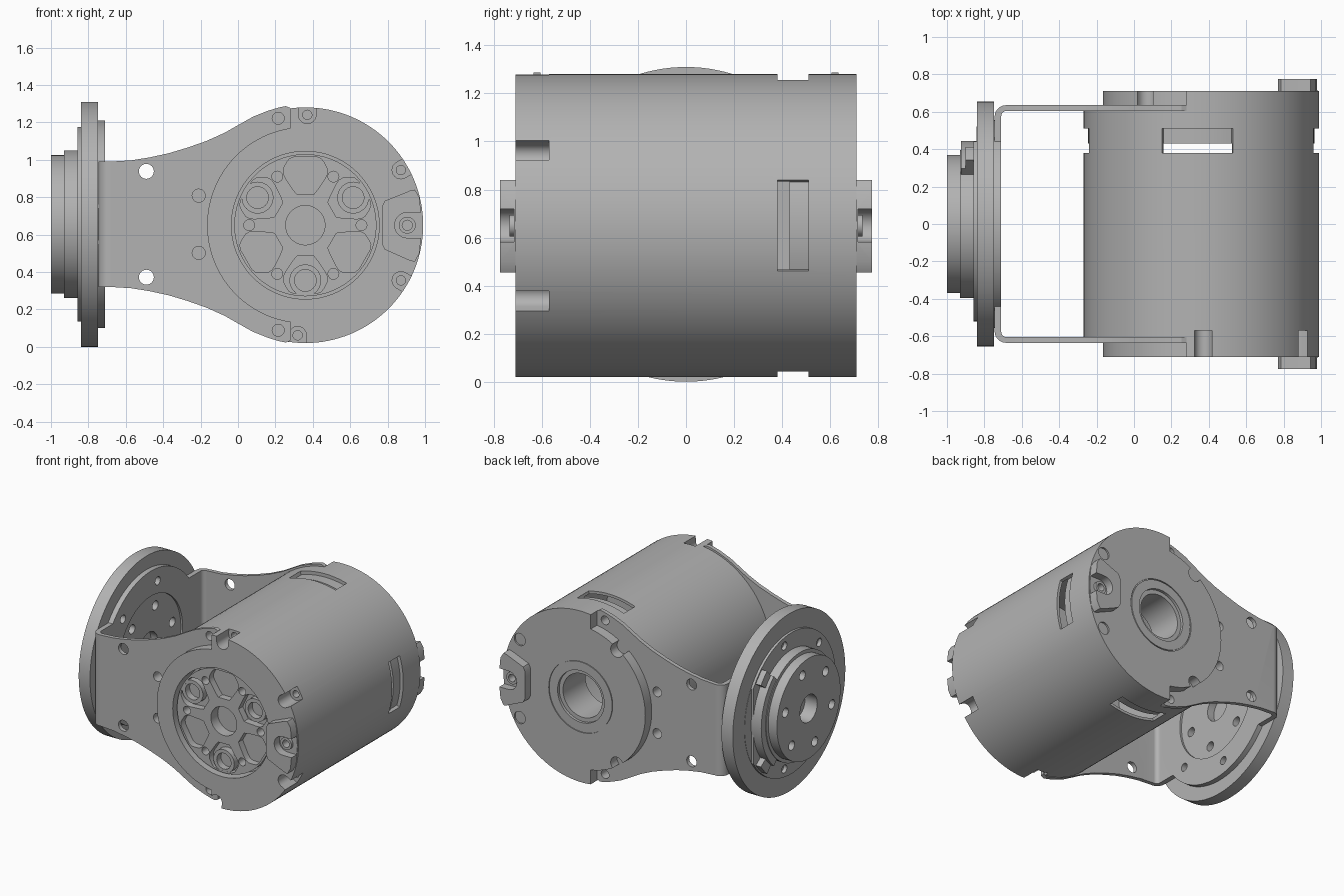
import bpy, bmesh
from math import sin, cos, pi, radians, degrees, acos

if "Cube" in bpy.data.objects:
    bpy.data.objects.remove(bpy.data.objects["Cube"], do_unlink=True)

GREY = (0.45, 0.45, 0.45, 1)
mat = bpy.data.materials.new("machined grey")
mat.use_nodes = True
mat.diffuse_color = GREY
mat.node_tree.nodes["Principled BSDF"].inputs["Base Color"].default_value = GREY

CX, CZ = 0.36, 0.65      # motor axis
FZ = 0.655               # flange axis height
R = 0.63                 # housing radius
PLACE = {"x": lambda u, v, w: (w, u, v),
         "y": lambda u, v, w: (u, w, v),
         "z": lambda u, v, w: (u, v, w)}


def arc(cu, cv, r, a0, a1, n=24):
    """Points along an arc, angles in degrees."""
    return [(cu + r * cos(radians(a0 + (a1 - a0) * i / n)),
             cv + r * sin(radians(a0 + (a1 - a0) * i / n))) for i in range(n + 1)]


def prism(name, axis, pts, w0, w1):
    """Extrude a closed outline along an axis."""
    bm = bmesh.new()
    lo, hi = ([bm.verts.new(PLACE[axis](u, v, w)) for u, v in pts] for w in (w0, w1))
    bm.faces.new(lo)
    bm.faces.new(hi[::-1])
    for i in range(len(pts)):
        j = (i + 1) % len(pts)
        bm.faces.new((lo[i], hi[i], hi[j], lo[j]))
    bmesh.ops.recalc_face_normals(bm, faces=bm.faces)
    mesh = bpy.data.meshes.new(name)
    bm.to_mesh(mesh)
    bm.free()
    mesh.materials.append(mat)
    ob = bpy.data.objects.new(name, mesh)
    bpy.context.collection.objects.link(ob)
    return ob


def disc(name, axis, cu, cv, r, w0, w1, n=24):
    return prism(name, axis, arc(cu, cv, r, 0, 360, n)[:-1], w0, w1)


def combine(target, tool, operation="DIFFERENCE"):
    """Apply a boolean and discard the tool."""
    tool.hide_render = True
    mod = target.modifiers.new("cut", "BOOLEAN")
    mod.solver, mod.operation, mod.object = "EXACT", operation, tool
    deps = bpy.context.evaluated_depsgraph_get()
    mesh = bpy.data.meshes.new_from_object(target.evaluated_get(deps))
    target.modifiers.clear()
    target.data = mesh
    bpy.data.objects.remove(tool, do_unlink=True)


def drill(target, axis, cu, cv, r, w0, w1, n=24):
    combine(target, disc("drill", axis, cu, cv, r, w0, w1, n))


def open_notch(cu, cv, r, angle, w0, w1):
    """Cutter with a round bottom, open in the given direction."""
    pts = arc(cu, cv, r, angle + 90, angle + 270, 12)
    du, dv = 0.2 * cos(radians(angle)), 0.2 * sin(radians(angle))
    (ua, va), (ub, vb) = pts[0], pts[-1]
    return prism("notch", "y", pts + [(ub + du, vb + dv), (ua + du, va + dv)], w0, w1)


def polar(r, a):
    return CX + r * cos(radians(a)), CZ + r * sin(radians(a))


# Motor housing with a hollow middle
housing = disc("housing", "y", CX, CZ, R, -0.71, 0.71, 128)
drill(housing, "y", CX, CZ, 0.61, -0.45, 0.43, 96)
drill(housing, "y", CX, CZ, 0.395, -0.8, -0.6, 96)
drill(housing, "y", CX, CZ, 0.16, 0.4, 0.8, 48)
drill(housing, "y", CX, CZ, 0.19, 0.69, 0.8, 48)

# Stepped ends that seat the bracket arms
lim = degrees(acos(-0.08 / 0.525))
seat = arc(CX, CZ, 0.525, lim, 360 - lim, 48)
for s in (-1, 1):
    outline = seat + [(0.28, -0.2), (-0.6, -0.2), (-0.6, 1.5), (0.28, 1.5)]
    combine(housing, prism("step", "y", outline, s * 0.605, s * 0.8))

# Four window slots around the rear of the housing
for a in (0, 92, 180, 268):
    band = arc(CX, CZ, 0.605, a - 17.5, a + 17.5, 12) + arc(CX, CZ, 0.7, a + 17.5, a - 17.5, 12)
    combine(housing, prism("window", "y", band, 0.38, 0.51))

# Front screw notches, rear screw recesses
for a in (89, 30, -30, -94):
    u, v = polar(0.59, a)
    combine(housing, open_notch(u, v, 0.047, a, -0.8, -0.57))
    drill(housing, "y", u, v, 0.025, -0.6, -0.5, 16)
for a in (30, -30):
    drill(housing, "y", *polar(0.575, a), 0.045, 0.698, 0.8)
for a in (125, 235):
    combine(housing, open_notch(*polar(0.51, a), 0.05, a, 0.635, 0.8))

# Thin ring groove on the rear face
groove = disc("groove", "y", CX, CZ, 0.262, 0.703, 0.75, 64)
drill(groove, "y", CX, CZ, 0.255, 0.6, 0.8, 64)
combine(housing, groove)

# Connector lugs on both ends
lug_outline = [(0.77, 0.55), (0.785, 0.52), (0.92, 0.46), (0.945, 0.455), (0.97, 0.5),
               (0.985, 0.65), (0.97, 0.8), (0.945, 0.84), (0.92, 0.835), (0.785, 0.78), (0.77, 0.75)]
for s, name in ((-1, "front_lug"), (1, "rear_lug")):
    lug = prism(name, "y", lug_outline, s * 0.65, s * 0.775)
    for ob, depth in ((lug, 0.715), (housing, 0.715)):
        combine(ob, open_notch(0.905, 0.65, 0.068, 0, s * depth, s * 0.9))
    collar = disc(name + "_collar", "y", 0.905, 0.65, 0.045, s * 0.7, s * 0.735)
    for ob in (lug, collar, housing):
        drill(ob, "y", 0.905, 0.65, 0.027, s * 0.62, s * 0.9, 16)

# Output rotor with pockets and holes
rotor = disc("rotor", "y", CX, CZ, 0.38, -0.68, -0.59, 96)
drill(rotor, "y", CX, CZ, 0.105, -0.8, -0.5, 48)
half = [(0.165, 0.045), (0.19, 0.065), (0.25, 0.105), (0.275, 0.118), (0.3, 0.118),
        (0.335, 0.1), (0.355, 0.085), (0.365, 0.06)]
pocket = half + [(r, -t) for r, t in reversed(half)]
for a in range(30, 390, 60):
    c, s = cos(radians(a)), sin(radians(a))
    pts = [(CX + r * c - t * s, CZ + r * s + t * c) for r, t in pocket]
    combine(rotor, prism("pocket", "y", pts, -0.8, -0.63))
    drill(rotor, "y", *polar(0.3, a + 30), 0.029, -0.8, -0.5, 16)
for a in (30, 150, 270):
    boss = disc("rotor_boss", "y", *polar(0.295, a), 0.085, -0.679, -0.61, 32)
    drill(boss, "y", *polar(0.295, a), 0.058, -0.8, -0.625)

# U-shaped bracket: bent strip trimmed to the side outline
outer = arc(-0.685, 0.575, 0.06, 90, 180, 8) + arc(-0.685, -0.575, 0.06, 180, 270, 8)
inner = arc(-0.68, -0.575, 0.03, 270, 180, 8) + arc(-0.68, 0.575, 0.03, 180, 90, 8)
bracket = prism("bracket", "z", [(0.28, 0.635)] + outer + [(0.28, -0.635), (0.28, -0.605)]
                + inner + [(0.28, 0.605)], -0.1, 1.5)
top = [(-0.8, 0.335), (-0.68, 0.335), (-0.57, 0.342), (-0.47, 0.358), (-0.37, 0.38), (-0.27, 0.41),
       (-0.17, 0.445), (-0.07, 0.49), (0, 0.53), (0.08, 0.575), (0.16, 0.607), (0.22, 0.625),
       (0.255, 0.632), (0.28, 0.622)]
side = ([(u, FZ + h) for u, h in top] + seat + [(u, FZ - h) for u, h in reversed(top)])
combine(bracket, prism("trim", "y", side, -0.9, 0.9), "INTERSECT")
combine(bracket, disc("web", "x", 0, FZ, 0.555, -0.75, -0.71, 96), "UNION")
for s in (-1, 1):
    for u, h, r in ((-0.49, 0.283, 0.04), (-0.21, 0.153, 0.035), (0.215, 0.567, 0.032)):
        drill(bracket, "y", u, FZ + s * h, r, -0.8, 0.8)
        for e in (-1, 1):
            drill(housing, "y", u, FZ + s * h, r, e * 0.53, e * 0.62)
drill(bracket, "x", 0, FZ, 0.37, -0.725, -0.6, 64)

# Mounting flange and stepped hub
flange = disc("flange", "x", 0, FZ, 0.655, -0.84, -0.748, 128)
step = disc("flange_step", "x", 0, FZ, 0.52, -0.858, -0.8, 96)
combine(step, prism("flat", "x", [(0.44, 0), (0.7, 0), (0.7, 1.4), (0.44, 1.4)], -0.9, -0.842))
hub = disc("hub", "x", 0, FZ, 0.395, -0.93, -0.8, 96)
cap = disc("hub_cap", "x", 0, FZ, 0.37, -1.0, -0.9, 96)
tab_outline = arc(0, FZ, 0.3, 48, -48, 24) + arc(0, FZ, 0.445, -48, 48, 24)
tab = prism("hub_tab", "x", tab_outline, -0.925, -0.82)
for s in (-1, 1):
    ear = arc(0, FZ, 0.42, s * 36, s * 48, 6) + arc(0, FZ, 0.51, s * 48, s * 36, 6)
    prism("hub_ear", "x", ear, -0.9, -0.83)

# Bolt circles through hub, flange and bracket
for ob in (flange, step, hub, cap, bracket):
    drill(ob, "x", 0, FZ, 0.1, -1.1, -0.6, 48)
    for a in range(15, 375, 60):
        t = radians(a)
        drill(ob, "x", 0.28 * cos(t), FZ + 0.28 * sin(t), 0.034, -1.1, -0.6, 16)
for ob in (flange, step, bracket):
    for a in (80, 135, 225, 280):
        t = radians(a)
        drill(ob, "x", 0.46 * cos(t), FZ + 0.46 * sin(t), 0.03, -1.1, -0.6, 16)
disc("hub_core", "x", 0, FZ, 0.35, -0.9, -0.8, 64)
disc("flange_core", "x", 0, FZ, 0.5, -0.83, -0.78, 64)

# Smooth curved walls, keep machined edges crisp
bpy.ops.object.select_all(action="DESELECT")
for ob in bpy.context.scene.objects:
    if ob.type == "MESH":
        ob.select_set(True)
        bpy.context.view_layer.objects.active = ob
bpy.ops.object.shade_smooth_by_angle(angle=radians(30))
